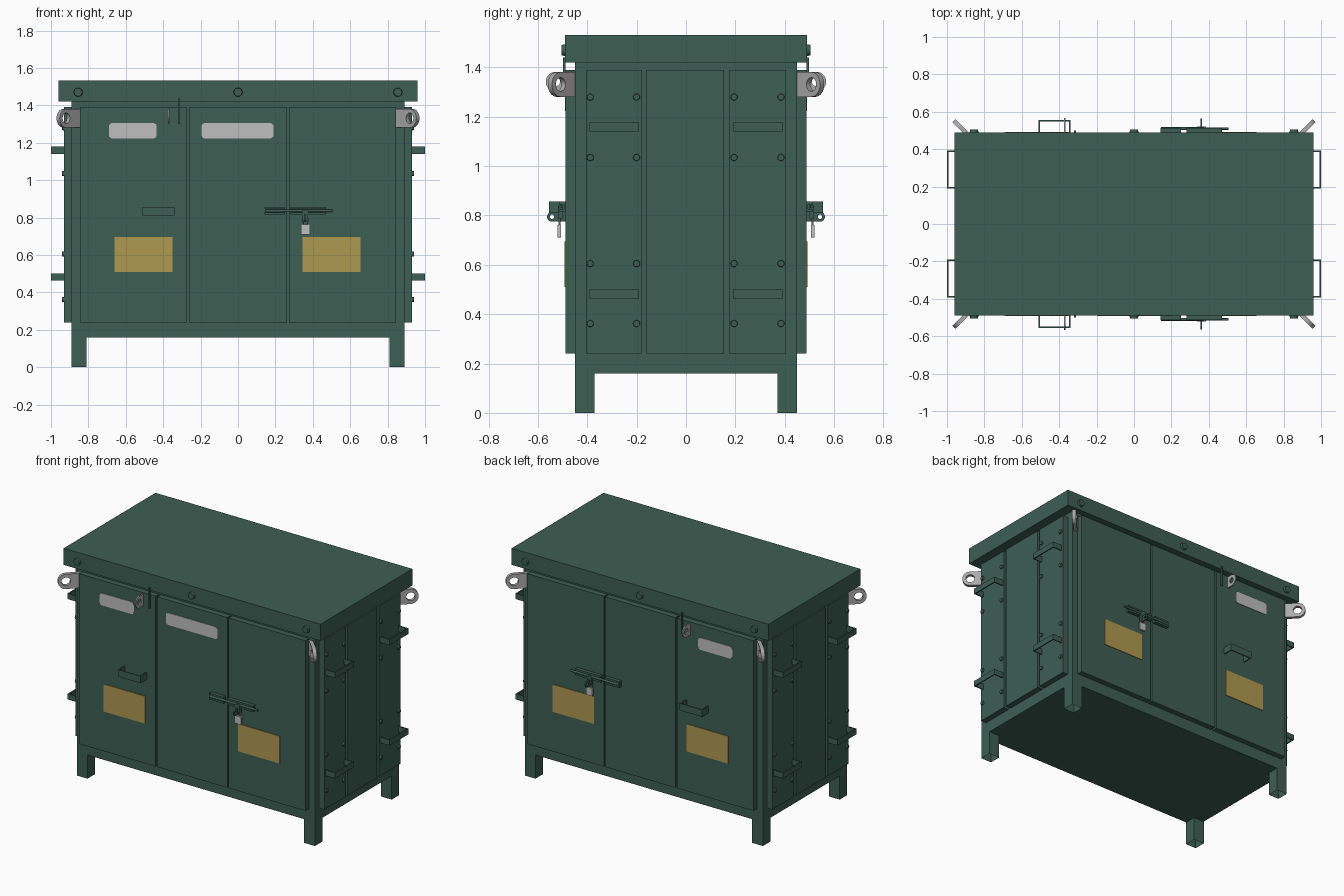
import bpy, bmesh, math
from mathutils import Matrix, Vector

if "Cube" in bpy.data.objects:
    bpy.data.objects.remove(bpy.data.objects["Cube"])


def material(name, col):
    m = bpy.data.materials.new(name)
    m.diffuse_color = (*col, 1)
    m.use_nodes = True
    m.node_tree.nodes["Principled BSDF"].inputs["Base Color"].default_value = m.diffuse_color
    return m


GREEN = material("dark_green_paint", (0.047, 0.112, 0.088))
YELLOW = material("ochre_sign", (0.43, 0.32, 0.08))
PALE = material("pale_grey_plate", (0.52, 0.52, 0.52))
STEEL = material("steel_grey", (0.41, 0.41, 0.41))


def finish(name, bm, mat):
    bmesh.ops.recalc_face_normals(bm, faces=bm.faces)
    me = bpy.data.meshes.new(name)
    bm.to_mesh(me)
    bm.free()
    me.materials.append(mat)
    ob = bpy.data.objects.new(name, me)
    bpy.context.collection.objects.link(ob)
    return ob


def add_box(bm, x0, x1, y0, y1, z0, z1):
    m = Matrix.Translation(((x0 + x1) / 2, (y0 + y1) / 2, (z0 + z1) / 2))
    m = m @ Matrix.Diagonal((abs(x1 - x0), abs(y1 - y0), abs(z1 - z0), 1))
    bmesh.ops.create_cube(bm, size=1, matrix=m)


def boxes(name, mat, *specs):
    bm = bmesh.new()
    for s in specs:
        add_box(bm, *s)
    return finish(name, bm, mat)


def bolts(name, mat, points, axis, r, depth, seg=16):
    rot = Vector((0, 0, 1)).rotation_difference(Vector(axis)).to_matrix().to_4x4()
    bm = bmesh.new()
    for p in points:
        bmesh.ops.create_cone(bm, cap_ends=True, segments=seg, radius1=r, radius2=r * 0.85,
                              depth=depth, matrix=Matrix.Translation(p) @ rot)
    return finish(name, bm, mat)


def eye_plate(name, mat, origin, direction, length, R, hole, thick):
    """Plate standing on edge, running along direction, with rounded drilled end."""
    d = Vector(direction).normalized()
    side = d.cross(Vector((0, 0, 1)))
    n, c = 16, length - R
    arc = [math.pi * (i / n - 0.5) for i in range(n + 1)]
    outer = [(0, -R)] + [(c + R * math.cos(a), R * math.sin(a)) for a in arc] + [(0, R)]
    inner = [(c + hole * math.cos(2 * math.pi * i / 20), hole * math.sin(2 * math.pi * i / 20))
             for i in range(20)]
    bm = bmesh.new()
    edges = []
    for loop in (outer, inner):
        vs = [bm.verts.new(Vector(origin) + d * u + Vector((0, 0, v)) - side * thick / 2)
              for u, v in loop]
        edges += [bm.edges.new((vs[i], vs[(i + 1) % len(vs)])) for i in range(len(vs))]
    bmesh.ops.triangle_fill(bm, edges=edges, use_beauty=True)
    ret = bmesh.ops.extrude_face_region(bm, geom=bm.faces[:])
    bmesh.ops.translate(bm, vec=side * thick,
                        verts=[g for g in ret["geom"] if isinstance(g, bmesh.types.BMVert)])
    return finish(name, bm, mat)


def rounded_plate(name, mat, x0, x1, y0, y1, z0, z1, r):
    bm = bmesh.new()
    add_box(bm, x0, x1, y0, y1, z0, z1)
    es = [e for e in bm.edges if abs(e.verts[0].co.y - e.verts[1].co.y) > 1e-4]
    bmesh.ops.bevel(bm, geom=es, offset=r, segments=4, profile=0.5, affect='EDGES')
    return finish(name, bm, mat)


# Cabinet shell and lid
boxes("cabinet_body", GREEN, (-0.89, 0.89, -0.45, 0.45, 0.16, 1.43))
boxes("lid", GREEN, (-0.96, 0.96, -0.49, 0.49, 1.42, 1.532))

# Legs, open at the bottom
bm = bmesh.new()
for sx in (-1, 1):
    for sy in (-1, 1):
        add_box(bm, sx * 0.81, sx * 0.89, sy * 0.37, sy * 0.45, 0, 0.16)
bmesh.ops.delete(bm, geom=[f for f in bm.faces if f.calc_center_median().z < 0.01], context='FACES')
finish("legs", bm, GREEN)

# Front and back, mirrored across y
for s, tag in ((-1, "front"), (1, "back")):
    D = s * 0.488
    for i, (a, b) in enumerate(((-0.845, -0.275), (-0.262, 0.262), (0.272, 0.845))):
        boxes(f"{tag}_door_{i + 1}", GREEN, (a, b, s * 0.44, D, 0.24, 1.39))
    # Signs and pale plates
    for i, x in enumerate((-0.505, 0.5)):
        boxes(f"{tag}_sign_{i + 1}", YELLOW,
              (x - 0.155, x + 0.155, s * 0.485, s * 0.492, 0.51, 0.695))
    rounded_plate(f"{tag}_side_plate", PALE, -0.69, -0.435, s * 0.485, s * 0.491, 1.223, 1.305, 0.018)
    if s < 0:
        rounded_plate("front_centre_plate", PALE, -0.195, 0.19, -0.485, -0.491, 1.223, 1.305, 0.018)
    # Strap handle
    boxes(f"{tag}_handle", GREEN,
          (-0.51, -0.34, s * 0.547, s * 0.555, 0.81, 0.857),
          (-0.51, -0.502, D, s * 0.55, 0.81, 0.857),
          (-0.348, -0.34, D, s * 0.55, 0.81, 0.857))
    # Lid bolts
    bolts(f"{tag}_lid_bolts", GREEN, [(x, s * 0.494, 1.47) for x in (-0.855, 0, 0.855)],
          (0, s, 0), 0.025, 0.02, 20)
    # Sliding lock bar with hasp
    boxes(f"{tag}_lock_guides", GREEN,
          *[(a, b, D, s * 0.512, z, z + 0.012) for a, b in ((0.142, 0.25), (0.28, 0.47))
            for z in (0.815, 0.845)],
          (0.142, 0.25, D, s * 0.495, 0.815, 0.857), (0.28, 0.47, D, s * 0.495, 0.815, 0.857))
    bolts(f"{tag}_lock_bar", GREEN, [(0.325, s * 0.51, 0.836)], (1, 0, 0), 0.008, 0.36, 12)
    boxes(f"{tag}_lock_tab", GREEN, (0.345, 0.375, s * 0.50, s * 0.518, 0.785, 0.84))
    eye_plate(f"{tag}_hasp", GREEN, (0.36, D, 0.795), (0, s, 0), 0.075, 0.02, 0.009, 0.008)
    # Padlock
    rounded_plate(f"{tag}_padlock_body", PALE, 0.337, 0.385, s * 0.507, s * 0.52, 0.71, 0.762, 0.006)
    bm = bmesh.new()
    path = [(0.346, 0.755)] + [(0.361 - 0.015 * math.cos(a), 0.78 + 0.015 * math.sin(a))
                               for a in [math.pi * i / 8 for i in range(9)]] + [(0.376, 0.755)]
    for (xa, za), (xb, zb) in zip(path, path[1:]):
        v = Vector((xb - xa, 0, zb - za))
        rot = Vector((0, 0, 1)).rotation_difference(v).to_matrix().to_4x4()
        m = Matrix.Translation(((xa + xb) / 2, s * 0.513, (za + zb) / 2)) @ rot
        bmesh.ops.create_cone(bm, cap_ends=True, segments=8, radius1=0.004, radius2=0.004,
                              depth=v.length, matrix=m)
    finish(f"{tag}_padlock_shackle", bm, STEEL)
    # Upper catch: small eye plate and upright pin under the lid edge
    eye_plate(f"{tag}_catch_eye", STEEL, (-0.37, D, 1.342), (0, s, 0), 0.08, 0.04, 0.018, 0.008)
    boxes(f"{tag}_catch_pin", GREEN, (-0.321, -0.311, D, s * 0.499, 1.30, 1.44))

# Left and right sides, mirrored across x
for s, tag in ((-1, "left"), (1, "right")):
    for i, (a, b) in enumerate(((-0.405, -0.18), (-0.16, 0.155), (0.175, 0.405))):
        boxes(f"{tag}_side_panel_{i + 1}", GREEN, (s * 0.88, s * 0.93, a, b, 0.24, 1.39))
    bolts(f"{tag}_panel_bolts", GREEN,
          [(s * 0.932, y, z) for y in (-0.388, -0.2, 0.195, 0.385)
           for z in (1.28, 1.035, 0.605, 0.362)], (s, 0, 0), 0.015, 0.016, 12)
    # Strap handles on the sides
    for sy in (-1, 1):
        for z, lv in ((1.16, "upper"), (0.482, "lower")):
            z0, z1 = z - 0.019, z + 0.019
            boxes(f"{tag}_{lv}_grip_{'back' if sy > 0 else 'front'}", GREEN,
                  (s * 0.992, s * 1.0, sy * 0.19, sy * 0.392, z0, z1),
                  (s * 0.92, s * 0.995, sy * 0.19, sy * 0.198, z0, z1),
                  (s * 0.92, s * 0.995, sy * 0.384, sy * 0.392, z0, z1))

# Diagonal lifting eyes at the four corners
for sx in (-1, 1):
    for sy in (-1, 1):
        eye_plate(f"lifting_eye_{'right' if sx > 0 else 'left'}_{'back' if sy > 0 else 'front'}",
                  STEEL, (sx * 0.85, sy * 0.44, 1.331), (sx, sy, 0), 0.158, 0.05, 0.028, 0.024)
